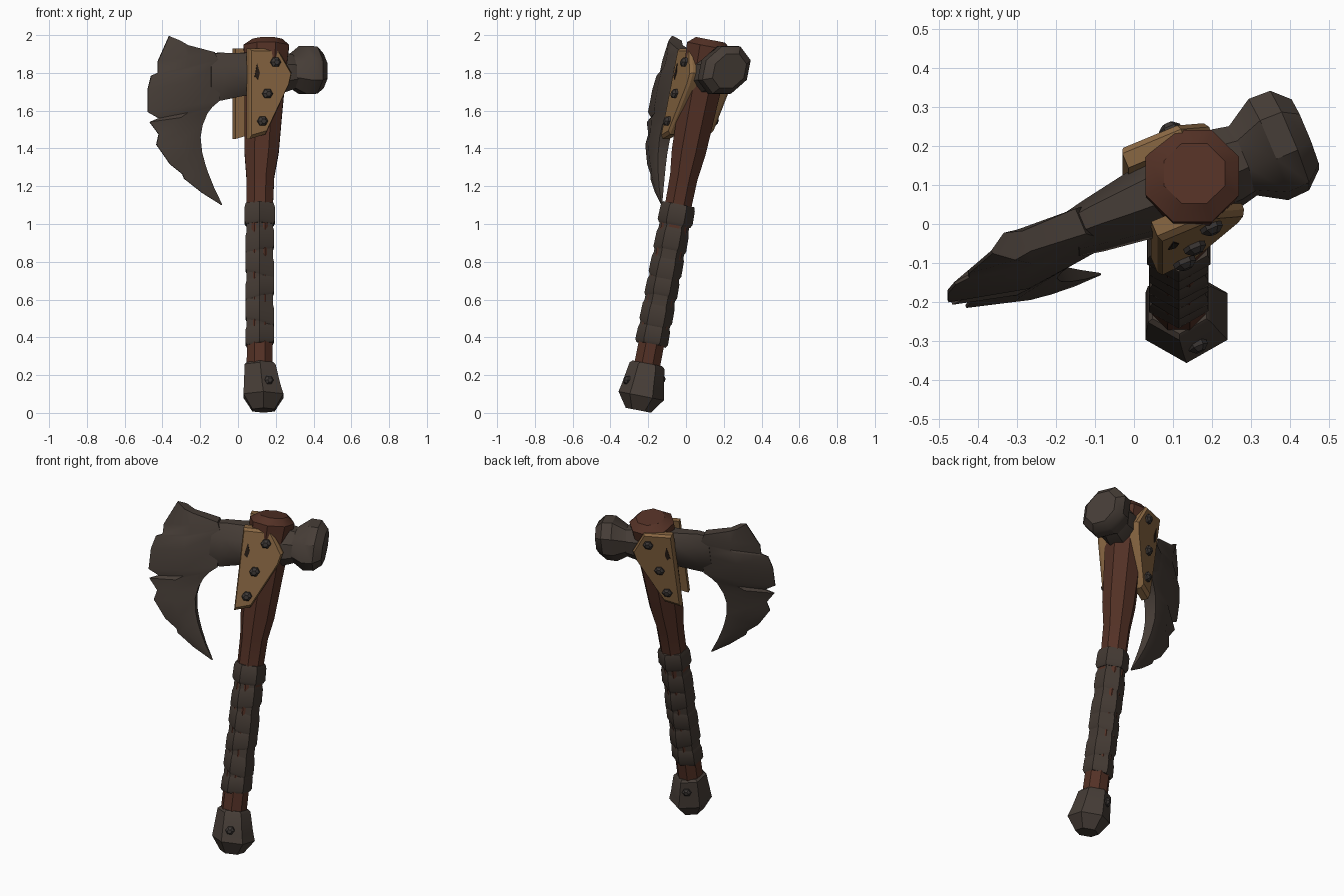
import bpy, bmesh, math
from mathutils import Vector

if "Cube" in bpy.data.objects:
    bpy.data.objects.remove(bpy.data.objects["Cube"])

SA, CA = 0.39, 0.92          # head direction seen from above
LEAN = 0.195                 # backward lean of the haft
W = Vector((0, LEAN, 1)).normalized()
E1 = Vector((1, 0, 0))
E2 = W.cross(E1)


def material(name, rgb):
    m = bpy.data.materials.new(name)
    m.diffuse_color = (*rgb, 1)
    m.use_nodes = True
    m.node_tree.nodes["Principled BSDF"].inputs["Base Color"].default_value = m.diffuse_color
    return m


IRON = material("dark iron", (0.062, 0.047, 0.038))
WOOD = material("red brown wood", (0.088, 0.031, 0.019))
LEATHER = material("grip leather", (0.058, 0.043, 0.034))
BRASS = material("tan plate", (0.25, 0.135, 0.055))
RIVET = material("rivet iron", (0.045, 0.038, 0.035))
HOLE = material("dark gash", (0.02, 0.012, 0.008))


def head(x, t, z):
    """Point in the leaning, turned head frame; t is the offset across its thickness."""
    return Vector((x - t * SA, -0.255 + LEAN * z + (x - 0.125) * 0.42 + t * CA, z))


def loft(name, rings, mat, angle=35):
    bm = bmesh.new()
    rows = [[bm.verts.new(p) for p in r] for r in rings]
    n = len(rows[0])
    for a, b in zip(rows, rows[1:]):
        for i in range(n):
            j = (i + 1) % n
            bm.faces.new((a[i], a[j], b[j], b[i]))
    bm.faces.new(rows[0])
    bm.faces.new(rows[-1])
    bmesh.ops.recalc_face_normals(bm, faces=bm.faces)
    me = bpy.data.meshes.new(name)
    bm.to_mesh(me)
    bm.free()
    me.materials.append(mat)
    ob = bpy.data.objects.new(name, me)
    bpy.context.collection.objects.link(ob)
    bpy.ops.object.select_all(action='DESELECT')
    ob.select_set(True)
    bpy.context.view_layer.objects.active = ob
    bpy.ops.object.shade_smooth_by_angle(angle=math.radians(angle))
    return ob


def haft_ring(z, x, r, n=6, start=-90, tilt=0.0):
    """Ring square to the haft, optionally slanted sideways."""
    c = Vector((x, -0.255 + LEAN * z, z))
    pts = []
    for i in range(n):
        a = math.radians(start + 360 * i / n)
        pts.append(c + E1 * r * math.cos(a) + E2 * r * math.sin(a) + W * tilt * r * math.cos(a))
    return pts


def head_ring(x, z, ht, hz, n=8):
    """Octagon square to the head, with half thickness ht and half height hz."""
    k = 1 / math.cos(math.pi / n)
    ang = [math.pi * (2 * i + 1) / n for i in range(n)]
    return [head(x, ht * k * math.cos(a), z + hz * k * math.sin(a)) for a in ang]


# Wooden haft, swelling towards the top
loft("haft", [haft_ring(z, x, r, 8, 22.5) for z, x, r in [
    (0.2, 0.115, 0.075), (0.6, 0.115, 0.072), (1.1, 0.115, 0.076), (1.25, 0.118, 0.08),
    (1.38, 0.125, 0.098), (1.6, 0.135, 0.108), (1.8, 0.145, 0.118),
    (1.94, 0.15, 0.13), (1.975, 0.155, 0.085)]], WOOD)

# Leather grip with slanted wraps
loft("grip_core", [haft_ring(z, 0.115, 0.08) for z in (0.38, 1.08)], LEATHER)
for i, (z, h, tilt) in enumerate([(0.41, 0.05, 0.1), (0.53, 0.06, -0.25), (0.66, 0.055, 0.25),
                                  (0.78, 0.06, -0.3), (0.91, 0.06, 0.2), (1.05, 0.055, 0.0)]):
    r = 0.094 if z > 1 else 0.088
    loft("grip_wrap_%d" % i, [haft_ring(z + d * h, 0.115, r * s, tilt=tilt) for d, s in
         ((-1, 0.9), (-0.7, 1.0), (0.6, 0.98), (1, 0.9))], LEATHER)

# Faceted pommel cap
loft("pommel", [haft_ring(z, x, r) for z, x, r in [
    (0.014, 0.135, 0.068), (0.09, 0.135, 0.122), (0.14, 0.128, 0.112),
    (0.25, 0.117, 0.094), (0.262, 0.117, 0.08)]], IRON)

# Neck through the haft
loft("head_neck", [head_ring(*v) for v in [
    (-0.16, 1.78, 0.05, 0.115), (-0.10, 1.78, 0.062, 0.127), (0.0, 1.79, 0.08, 0.115),
    (0.08, 1.80, 0.092, 0.11), (0.24, 1.803, 0.098, 0.103), (0.30, 1.805, 0.085, 0.085)]], IRON)

# Hammer poll
loft("hammer_poll", [head_ring(*v) for v in [
    (0.25, 1.81, 0.085, 0.08), (0.28, 1.81, 0.09, 0.085), (0.345, 1.815, 0.13, 0.128),
    (0.40, 1.815, 0.128, 0.125), (0.44, 1.81, 0.09, 0.09)]], IRON)

# Bearded crescent blade: outer x, z, inner x, z, inner half thickness
stations = [
    (-0.365, 1.995, -0.275, 1.947, 0.04), (-0.425, 1.86, -0.137, 1.91, 0.05),
    (-0.425, 1.80, -0.12, 1.87, 0.058), (-0.46, 1.785, -0.12, 1.85, 0.06),
    (-0.478, 1.714, -0.12, 1.78, 0.062), (-0.478, 1.593, -0.11, 1.655, 0.06),
    (-0.42, 1.56, -0.15, 1.62, 0.055), (-0.468, 1.54, -0.175, 1.587, 0.052),
    (-0.42, 1.475, -0.20, 1.524, 0.048), (-0.432, 1.42, -0.21, 1.46, 0.044),
    (-0.36, 1.317, -0.20, 1.38, 0.038), (-0.295, 1.265, -0.183, 1.32, 0.033),
    (-0.285, 1.24, -0.165, 1.27, 0.028), (-0.19, 1.165, -0.13, 1.19, 0.018),
    (-0.088, 1.10, -0.085, 1.105, 0.003)]
rings = []
for ox, oz, ix, iz, t in stations:
    rx, rz = ox + (ix - ox) * 0.5, oz + (iz - oz) * 0.5
    row = [(ox, 0.004 if t > 0.01 else 0.001, oz), (rx, t * 0.95, rz), (ix, t * 0.7, iz)]
    rings.append([head(*p) for p in row] + [head(x, -s, z) for x, s, z in reversed(row)])
loft("blade", rings, IRON, 40)


def rivet(name, x, z, t, side, r=0.027):
    prof = [(t - 0.03, r), (t + 0.012, r), (t + 0.024, r * 0.5)]
    loft(name, [[head(x + q * math.cos(i * math.pi / 3), side * d, z + q * math.sin(i * math.pi / 3))
                 for i in range(6)] for d, q in prof], RIVET)


# Tan cheek plates, gashes and rivets on both sides
outline = [(0.015, 1.93), (0.165, 1.927), (0.238, 1.80), (0.225, 1.74), (0.10, 1.475), (0.015, 1.45)]
cx, cz = 0.115, 1.75
gash = [(0.05, 1.85), (0.064, 1.80), (0.055, 1.765), (0.037, 1.78)]
for side, label in ((-1, "front"), (1, "back")):
    loft("plate_" + label, [[head(cx + (x - cx) * s, side * t, cz + (z - cz) * s) for x, z in outline]
         for t, s in ((0.075, 1.0), (0.115, 1.0), (0.13, 0.93))], BRASS, 25)
    loft("gash_" + label, [[head(x, side * t, z) for x, z in gash] for t in (0.128, 0.133)], HOLE)
    for i, (x, z) in enumerate([(0.146, 1.857), (0.103, 1.69), (0.077, 1.545)]):
        rivet("rivet_%s_%d" % (label, i), x, z, 0.13, side)
    rivet("pommel_rivet_" + label, 0.125, 0.175, 0.092, side, 0.024)
